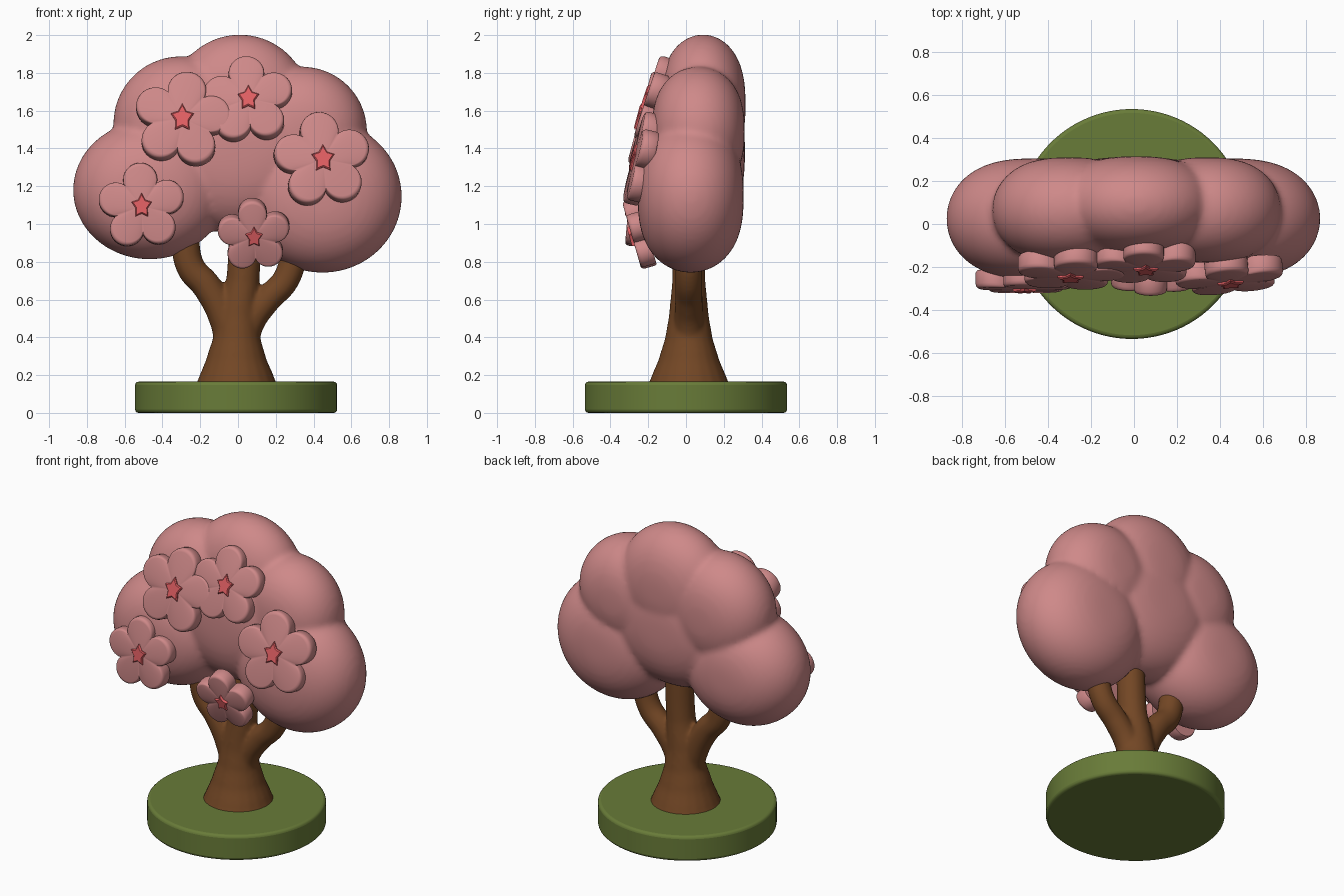
import bpy, bmesh, math
from mathutils import Matrix

if "Cube" in bpy.data.objects:
    bpy.data.objects.remove(bpy.data.objects["Cube"])


def material(name, rgb):
    m = bpy.data.materials.new(name)
    m.diffuse_color = (*rgb, 1)
    m.use_nodes = True
    m.node_tree.nodes["Principled BSDF"].inputs["Base Color"].default_value = m.diffuse_color
    return m


PINK = material("blossom pink", (0.62, 0.25, 0.25))
RED = material("star red", (0.76, 0.115, 0.125))
BROWN = material("bark brown", (0.17, 0.062, 0.018))
GREEN = material("grass green", (0.14, 0.20, 0.04))


def make(name, bm, mat):
    bmesh.ops.recalc_face_normals(bm, faces=bm.faces)
    me = bpy.data.meshes.new(name)
    bm.to_mesh(me)
    bm.free()
    ob = bpy.data.objects.new(name, me)
    bpy.context.collection.objects.link(ob)
    me.materials.append(mat)
    return ob


def select(ob):
    bpy.ops.object.select_all(action='DESELECT')
    ob.select_set(True)
    bpy.context.view_layer.objects.active = ob


def smooth(ob, angle=40):
    select(ob)
    bpy.ops.object.shade_smooth_by_angle(angle=math.radians(angle))


def fuse(ob, voxel, steps):
    """Melt overlapping shells into one soft surface."""
    r = ob.modifiers.new("fuse", 'REMESH')
    r.mode = 'VOXEL'
    r.voxel_size = voxel
    r.use_smooth_shade = True
    s = ob.modifiers.new("soften", 'SMOOTH')
    s.factor = 0.5
    s.iterations = steps


# round grass base
bm = bmesh.new()
bmesh.ops.create_cone(bm, cap_ends=True, segments=96, radius1=0.535, radius2=0.535,
                      depth=0.165, matrix=Matrix.Translation((-0.01, 0, 0.0825)))
base = make("grass_base", bm, GREEN)
bev = base.modifiers.new("round", 'BEVEL')
bev.width = 0.018
bev.segments = 3
smooth(base)

# trunk with three limbs: (x, z, radius) along each path
limbs = [
    [(-0.008, 0.13, 0.225), (-0.008, 0.18, 0.203), (-0.008, 0.29, 0.158), (-0.005, 0.4, 0.125),
     (0.0, 0.52, 0.105), (0.025, 0.7, 0.088), (0.04, 1.0, 0.086)],
    [(-0.05, 0.38, 0.075), (-0.075, 0.5, 0.08), (-0.165, 0.67, 0.078), (-0.25, 0.77, 0.076),
     (-0.285, 0.93, 0.076)],
    [(0.035, 0.36, 0.075), (0.06, 0.47, 0.078), (0.155, 0.6, 0.073), (0.25, 0.7, 0.072),
     (0.31, 0.88, 0.072)],
]
cu = bpy.data.curves.new("trunk", 'CURVE')
cu.dimensions = '3D'
cu.bevel_depth = 1
cu.bevel_resolution = 8
cu.use_fill_caps = True
for path in limbs:
    sp = cu.splines.new('BEZIER')
    sp.bezier_points.add(len(path) - 1)
    for p, (x, z, r) in zip(sp.bezier_points, path):
        p.co = (x, 0.015, z)
        p.radius = r
        p.handle_left_type = p.handle_right_type = 'AUTO'
trunk = bpy.data.objects.new("trunk", cu)
bpy.context.collection.objects.link(trunk)
cu.materials.append(BROWN)
select(trunk)
bpy.ops.object.convert(target='MESH')
trunk = bpy.context.object
fuse(trunk, 0.012, 8)

# crown: flattened lobes (x, z, half width, half height, y centre, half depth)
lobes = [
    (-0.468, 1.18, 0.405, 0.367, 0.025, 0.28),
    (0.447, 1.145, 0.42, 0.403, 0.025, 0.28),
    (-0.303, 1.53, 0.357, 0.358, 0.065, 0.245),
    (0.01, 1.63, 0.37, 0.373, 0.09, 0.225),
    (0.34, 1.49, 0.343, 0.343, 0.065, 0.245),
    (0.0, 1.38, 0.5, 0.43, 0.05, 0.262),
]
bm = bmesh.new()
for x, z, rx, rz, yc, depth in lobes:
    for v in bmesh.ops.create_icosphere(bm, subdivisions=5, radius=1)['verts']:
        rho = min(1, math.hypot(v.co.x, v.co.z))
        y = math.copysign(math.sqrt(1 - rho ** 2.6), v.co.y)
        v.co = (x + rx * v.co.x, yc + depth * y, z + rz * v.co.z)
crown = make("crown", bm, PINK)
fuse(crown, 0.018, 6)


def plate(name, outline, rings, mat, place):
    """Stack scaled copies of an (x, z) outline along y and cap both ends."""
    bm = bmesh.new()
    loops = [[bm.verts.new((x * s, y, z * s)) for x, z in outline] for s, y in rings]
    n = len(outline)
    for a, b in zip(loops, loops[1:]):
        for i in range(n):
            bm.faces.new((a[i], a[(i + 1) % n], b[(i + 1) % n], b[i]))
    for loop, y in ((loops[0], rings[0][1]), (loops[-1], rings[-1][1])):
        c = bm.verts.new((0, y, 0))
        for i in range(n):
            bm.faces.new((loop[i], loop[(i + 1) % n], c))
    bmesh.ops.transform(bm, matrix=place, verts=bm.verts)
    smooth(make(name, bm, mat))


def petal_outline(radius, spin, n=120):
    """Union of five overlapping circles."""
    pts = []
    d, p = 0.61, 0.39
    for i in range(n):
        a = 2 * math.pi * i / n
        step = 2 * math.pi / 5
        f = (a + step / 2) % step - step / 2
        r = radius * (d * math.cos(f) + math.sqrt(max(0, p * p - (d * math.sin(f)) ** 2)))
        pts.append((r * math.sin(a + spin), r * math.cos(a + spin)))
    return pts


# flowers: x, y of front face, z, radius, tilt up, turn, spin (degrees)
flowers = [
    (-0.295, -0.248, 1.56, 0.262, 15, 0, 9),
    (0.055, -0.212, 1.665, 0.242, 18, 0, -4),
    (0.45, -0.275, 1.345, 0.260, 13, 5, -5),
    (-0.51, -0.305, 1.095, 0.232, 5, 0, -3),
    (0.085, -0.285, 0.93, 0.196, -16, 0, -4),
]
for i, (x, y, z, r, tilt, turn, spin) in enumerate(flowers, 1):
    place = (Matrix.Translation((x, y, z)) @ Matrix.Rotation(math.radians(turn), 4, 'Z')
             @ Matrix.Rotation(math.radians(-tilt), 4, 'X'))
    plate(f"flower_{i}", petal_outline(r, math.radians(spin)),
          [(0.97, 0.085), (1, 0.075), (1, 0.022), (0.985, 0.01), (0.955, 0.003), (0.91, 0)],
          PINK, place)
    # star-shaped flower centre, slightly taller than wide
    k = r / 0.262
    star = [(0.064 * k * q * math.sin(a), 0.078 * k * q * math.cos(a))
            for a, q in ((math.pi * j / 5, 0.58 if j % 2 else 1) for j in range(10))]
    plate(f"flower_centre_{i}", star, [(1, 0.02), (1, -0.008), (0.85, -0.014)], RED, place)
